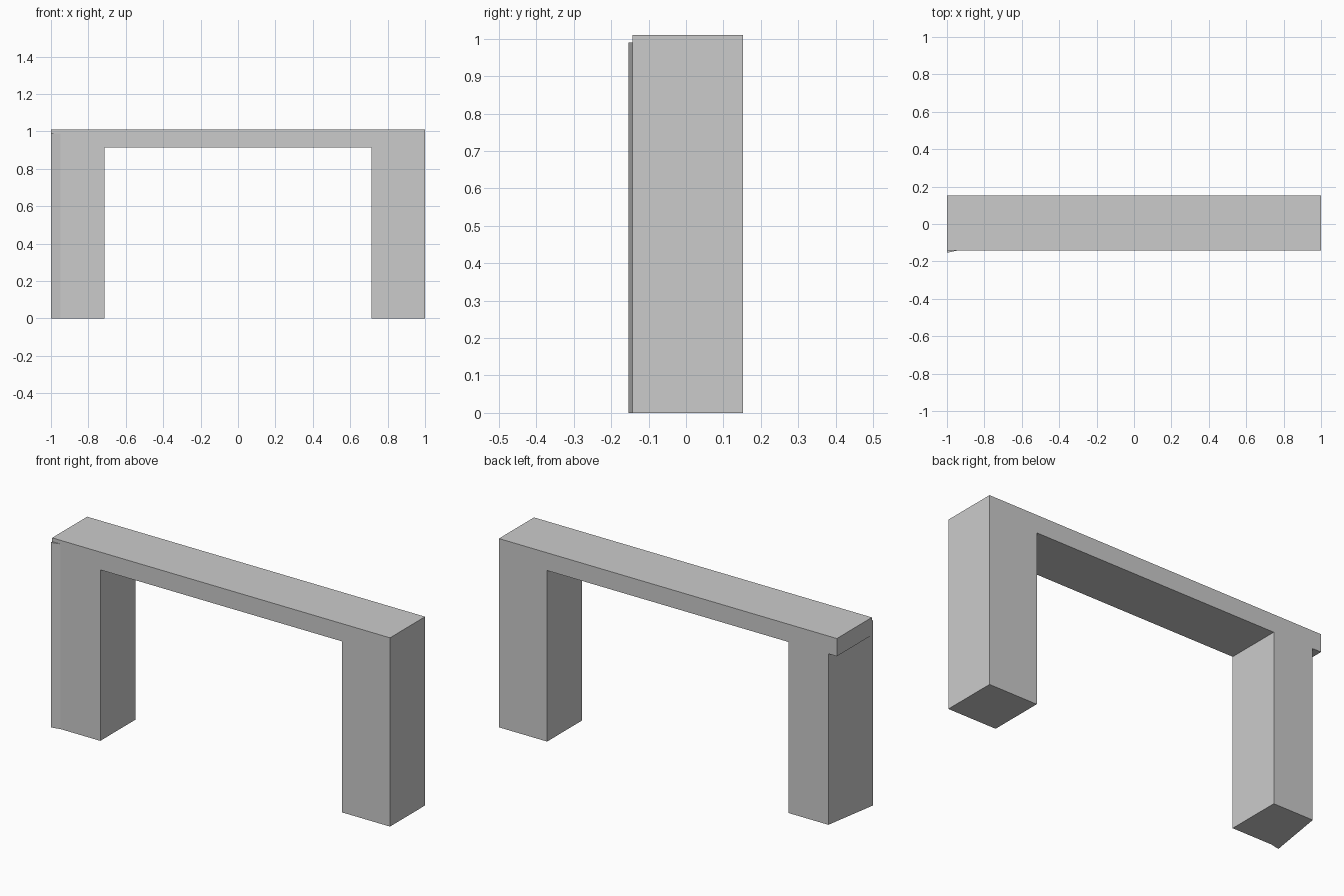
import bpy
import bmesh

cube = bpy.data.objects.get("Cube")
if cube:
    bpy.data.objects.remove(cube, do_unlink=True)

# Single matte grey
GREY = (0.6, 0.6, 0.6, 1.0)
grey = bpy.data.materials.new("plain_grey")
grey.use_nodes = True
grey.diffuse_color = GREY
grey.node_tree.nodes["Principled BSDF"].inputs["Base Color"].default_value = GREY

FRONT, BACK = -0.143, 0.153
SOFFIT, TOP = 0.915, 1.01
INNER = 0.715


def prism(name, outline, depth):
    """Extrude a closed outline of 3D points along the depth vector."""
    bm = bmesh.new()
    face = bm.faces.new([bm.verts.new(p) for p in outline])
    result = bmesh.ops.extrude_face_region(bm, geom=[face], use_keep_orig=True)
    moved = [g for g in result["geom"] if isinstance(g, bmesh.types.BMVert)]
    bmesh.ops.translate(bm, verts=moved, vec=depth)
    bmesh.ops.recalc_face_normals(bm, faces=bm.faces)
    mesh = bpy.data.meshes.new(name)
    bm.to_mesh(mesh)
    bm.free()
    mesh.materials.append(grey)
    obj = bpy.data.objects.new(name, mesh)
    bpy.context.collection.objects.link(obj)
    return obj


# Portal frame: lintel and straight leg, with a short inner stub on the right
# side that the splayed pier completes
STUB = -0.95
profile = [(-1, TOP), (1, TOP), (1, 0), (INNER, 0), (INNER, SOFFIT),
           (-INNER, SOFFIT), (-INNER, 0), (STUB, 0), (STUB, SOFFIT), (-1, SOFFIT)]
prism("portal_frame", [(x, FRONT, z) for x, z in profile], (0, BACK - FRONT, 0))

# Splayed outer pier: its outside face leans out toward the front corner
plan = [(STUB, BACK), (-1, -0.154), (STUB, FRONT)]
prism("splayed_pier", [(x, y, 0) for x, y in plan], (0, 0, 0.99))
